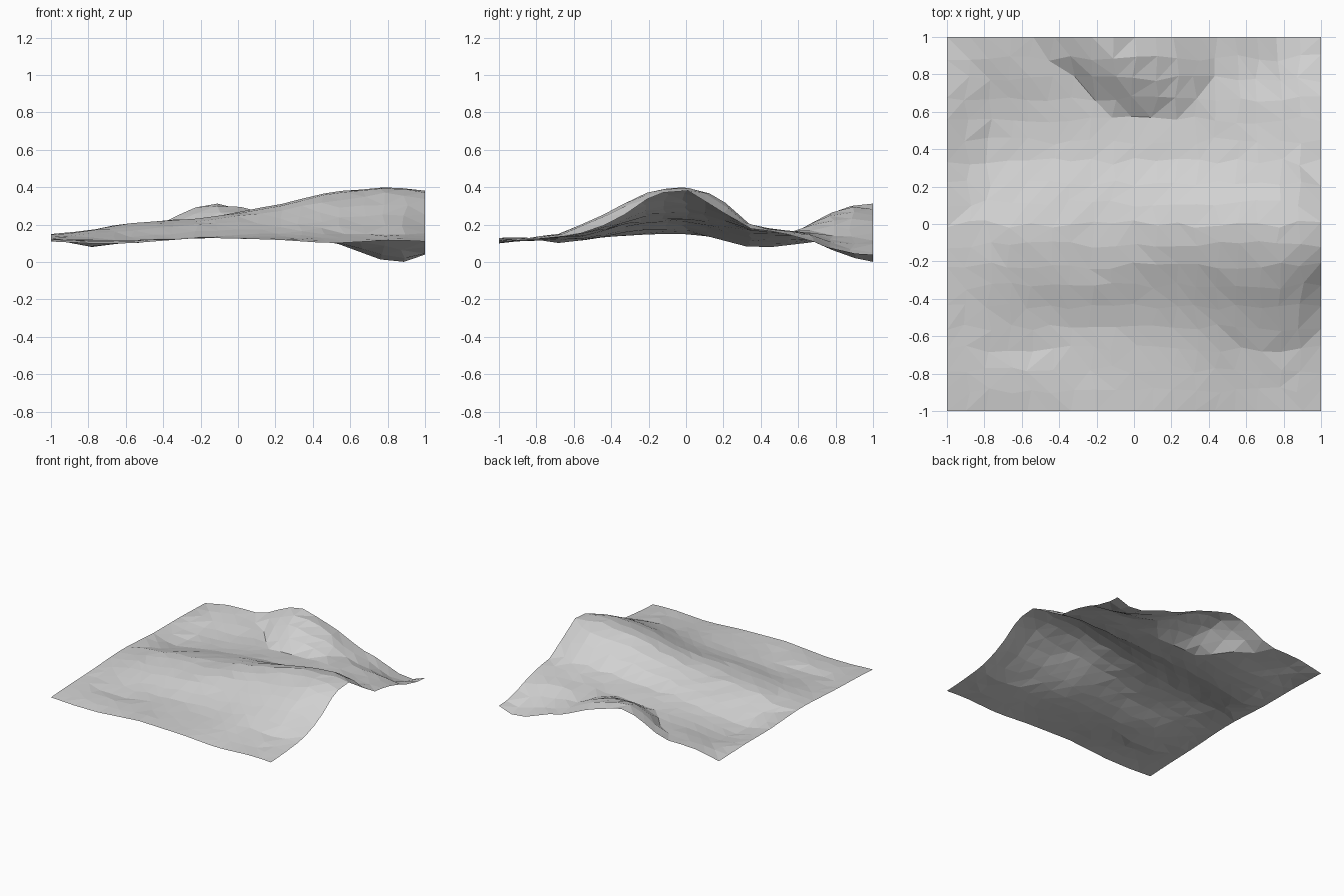
import bpy, bmesh, random

if "Cube" in bpy.data.objects:
    bpy.data.objects.remove(bpy.data.objects["Cube"])
random.seed(4)

# South-to-north height sections, evenly spaced in y, lofted from west to east
SECTIONS = {
    -1.0: (.11, .12, .125, .13, .14, .15, .15, .14, .13, .13, .13, .125, .12),
    -.80: (.10, .115, .11, .125, .15, .172, .17, .12, .08, .08, .10, .14, .16),
    -.58: (.10, .12, .10, .12, .165, .20, .21, .16, .11, .10, .12, .15, .17),
    -.20: (.13, .13, .13, .14, .20, .233, .233, .205, .16, .14, .14, .14, .14),
    .20: (.12, .13, .135, .16, .215, .285, .305, .27, .185, .165, .155, .14, .14),
    .50: (.10, .125, .15, .205, .285, .36, .375, .325, .195, .17, .16, .12, .11),
    .84: (.118, .13, .15, .23, .32, .397, .408, .365, .20, .17, .145, .03, -.015),
    1.0: (.11, .12, .135, .165, .25, .365, .388, .285, .18, .16, .115, .05, .04),
}
XS = sorted(SECTIONS)


def along(section, y):
    t = (y + 1) * 6
    i = min(int(t), 11)
    return section[i] + (section[i + 1] - section[i]) * (t - i)


def height(x, y):
    # broad ridge and hollow from the sections
    k = next((i for i in range(len(XS) - 1) if x <= XS[i + 1]), len(XS) - 2)
    f = (x - XS[k]) / (XS[k + 1] - XS[k])
    z = along(SECTIONS[XS[k]], y) * (1 - f) + along(SECTIONS[XS[k + 1]], y) * f
    # peaked knoll at the back edge, leaning east and blunter as it comes forward
    dx = x - (-.15 + .5 * (1 - y))
    ax = abs(dx) / (.34 if dx < 0 else .58)
    return z + .18 * max(0, 1 - ax ** (1.2 + 3 * (1 - y)) - ((1 - y) / .4) ** 2)


# Faceted ground sheet with slightly irregular facets
N = 18
bm = bmesh.new()
grid = []
for j in range(N + 1):
    row = []
    for i in range(N + 1):
        x, y = -1 + 2 * i / N, -1 + 2 * j / N
        if 0 < i < N:
            x += random.uniform(-.02, .02)
        if 0 < j < N:
            y += random.uniform(-.02, .02)
        z = height(x, y)
        if 0 < i < N and 0 < j < N:
            z += random.uniform(-.003, .003)
        row.append(bm.verts.new((x, y, max(0, z))))
    grid.append(row)
for j in range(N):
    for i in range(N):
        a, b = grid[j][i], grid[j][i + 1]
        c, d = grid[j + 1][i + 1], grid[j + 1][i]
        # split each cell along its flatter diagonal
        if abs(a.co.z - c.co.z) < abs(b.co.z - d.co.z):
            tris = ((a, b, c), (a, c, d))
        else:
            tris = ((a, b, d), (b, c, d))
        for t in tris:
            bm.faces.new(t)

mesh = bpy.data.meshes.new("terrain")
bm.to_mesh(mesh)
bm.free()
mat = bpy.data.materials.new("light grey")
mat.diffuse_color = (.64, .64, .64, 1)
mat.use_nodes = True
mat.node_tree.nodes["Principled BSDF"].inputs["Base Color"].default_value = mat.diffuse_color
mesh.materials.append(mat)
terrain = bpy.data.objects.new("terrain", mesh)
bpy.context.collection.objects.link(terrain)
